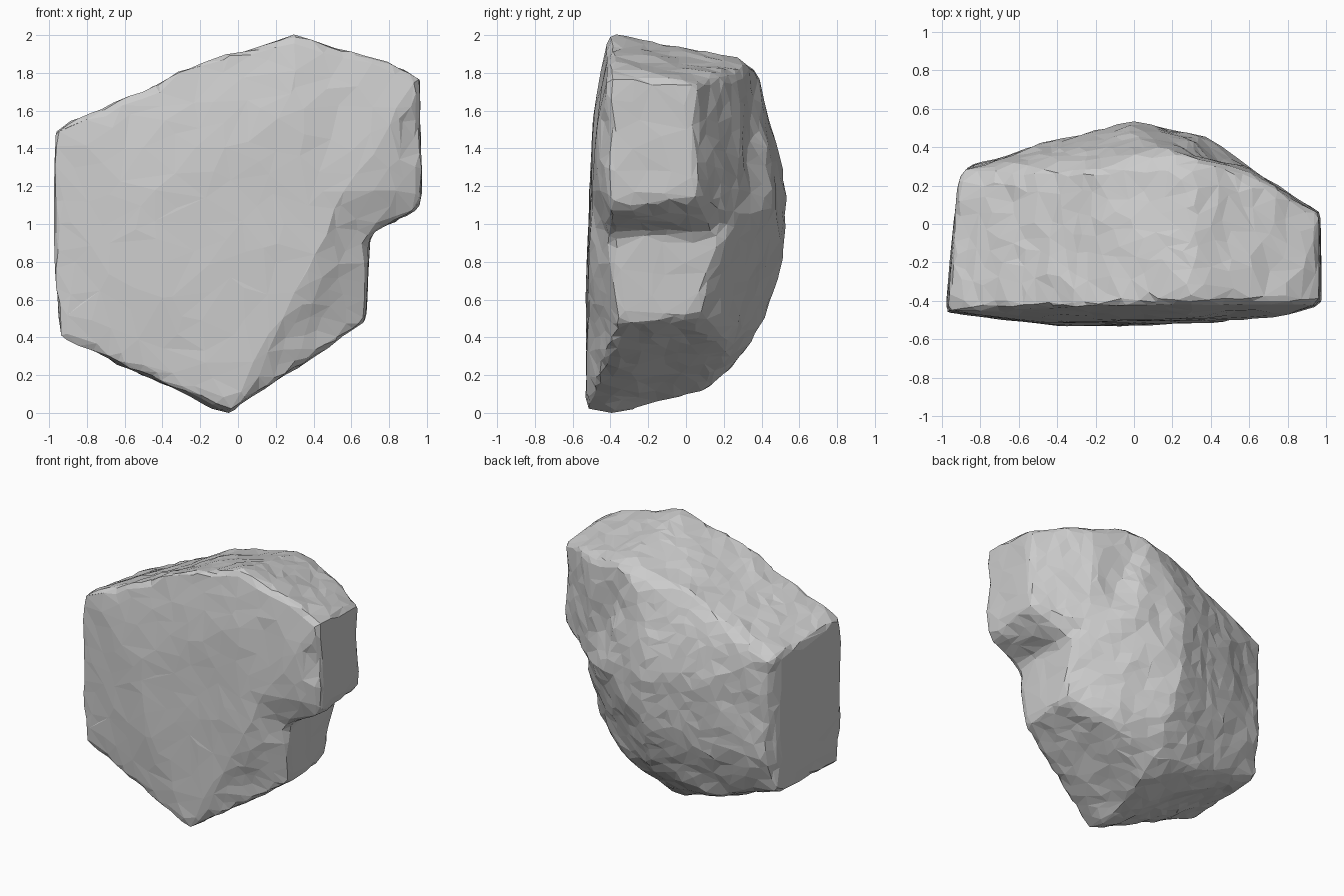
import bpy
import bmesh
from mathutils import Vector, noise

cube = bpy.data.objects.get("Cube")
if cube:
    bpy.data.objects.remove(cube, do_unlink=True)

# Stone material
stone = bpy.data.materials.new("pale grey stone")
stone.use_nodes = True
stone.diffuse_color = (0.6, 0.6, 0.6, 1)
stone.node_tree.nodes["Principled BSDF"].inputs["Base Color"].default_value = stone.diffuse_color

# Corner points of the main mass, grouped by side
front_side = [(-.97, -.45, 1.51), (-.17, -.42, 1.865), (.3, -.41, 2.01), (.75, -.41, 1.87),
              (.3, -.49, 1.6), (-.5, -.51, 1.2), (-.4, -.53, .7), (.48, -.51, .96),
              (-.04, -.53, .02), (-.94, -.46, .4), (-.98, -.46, .9), (-.05, -.4, 0)]
left_hand_side = [(-.92, .18, 1.45), (-.88, .28, 1.42), (-.91, .2, .43), (-.86, .3, .7),
                  (-.4, .435, 1.2), (-.4, .25, .28), (-.5, .37, .65), (-.45, .05, .22)]
back_side = [(-.05, -.2, .04), (0, .1, .12), (0, .24, .24), (0, .42, .5), (0, .51, .8),
             (-.02, .535, 1.15), (.02, .48, 1.45), (.2, .38, 1.81), (.3, .28, 1.89),
             (-.2, .28, 1.77)]
notch_side = [(.68, -.41, .95), (.67, -.35, .49), (.68, -.15, .5),
              (.67, .07, .54), (.69, .19, .94), (.37, .455, 1.1), (.61, .29, 1.04),
              (.55, .23, .73), (.36, .23, .36)]

# Corner points of the block jutting over the notch
overhang = [(.3, -.41, 2.01), (.75, -.41, 1.88), (.96, -.41, 1.78), (.975, -.4, 1.15),
            (.95, -.4, 1.08), (.96, .05, 1.75), (.97, .05, 1.15), (.71, -.41, .96),
            (.7, .12, .95), (.3, -.5, 1.2), (.3, .3, 1), (.3, .28, 1.89), (.2, .38, 1.81),
            (.61, .29, 1.04), (.77, .17, 1.12), (.6, .28, 1.76), (.45, .3, 1.84),
            (.82, -.47, 1.55), (.8, -.47, 1.2), (.55, -.5, 1.15)]


def add_hull(bm, points):
    """Add the closed convex lump around the points."""
    verts = [bm.verts.new(p) for p in points]
    result = bmesh.ops.convex_hull(bm, input=verts)
    loose = [v for v in result["geom_interior"] if isinstance(v, bmesh.types.BMVert)]
    bmesh.ops.delete(bm, geom=loose, context="VERTS")


bm = bmesh.new()
add_hull(bm, front_side + left_hand_side + back_side + notch_side)
add_hull(bm, overhang)
bmesh.ops.recalc_face_normals(bm, faces=bm.faces)
mesh = bpy.data.meshes.new("boulder")
bm.to_mesh(mesh)
bm.free()
boulder = bpy.data.objects.new("boulder", mesh)
bpy.context.collection.objects.link(boulder)
bpy.context.view_layer.objects.active = boulder
boulder.select_set(True)


def apply_modifier(kind, **settings):
    mod = boulder.modifiers.new(kind.lower(), kind)
    for key, value in settings.items():
        setattr(mod, key, value)
    bpy.ops.object.modifier_apply(modifier=mod.name)


# Fuse the lumps and soften the corners
apply_modifier("REMESH", mode="VOXEL", voxel_size=0.03)
apply_modifier("SMOOTH", factor=0.5, iterations=2)

# Chip the surface: rough at the back and below, calm on the flat front and end faces
normals = [v.normal.copy() for v in mesh.vertices]
for v, n in zip(mesh.vertices, normals):
    calm = max(-n.y, abs(n.x)) > 0.93
    strength = 0.005 if calm else 0.014
    bump = noise.noise(v.co * 5) + 0.6 * noise.noise(v.co * 13 + Vector((4, 1, 7)))
    v.co += n * bump * strength

# Reduce to uneven flat facets
apply_modifier("DECIMATE", ratio=2200 / (2 * len(mesh.polygons)))

mesh.materials.clear()
mesh.materials.append(stone)
for face in mesh.polygons:
    face.use_smooth = False
    face.material_index = 0

# Stand it on the ground
lowest = min(v.co.z for v in mesh.vertices)
for v in mesh.vertices:
    v.co.z -= lowest
